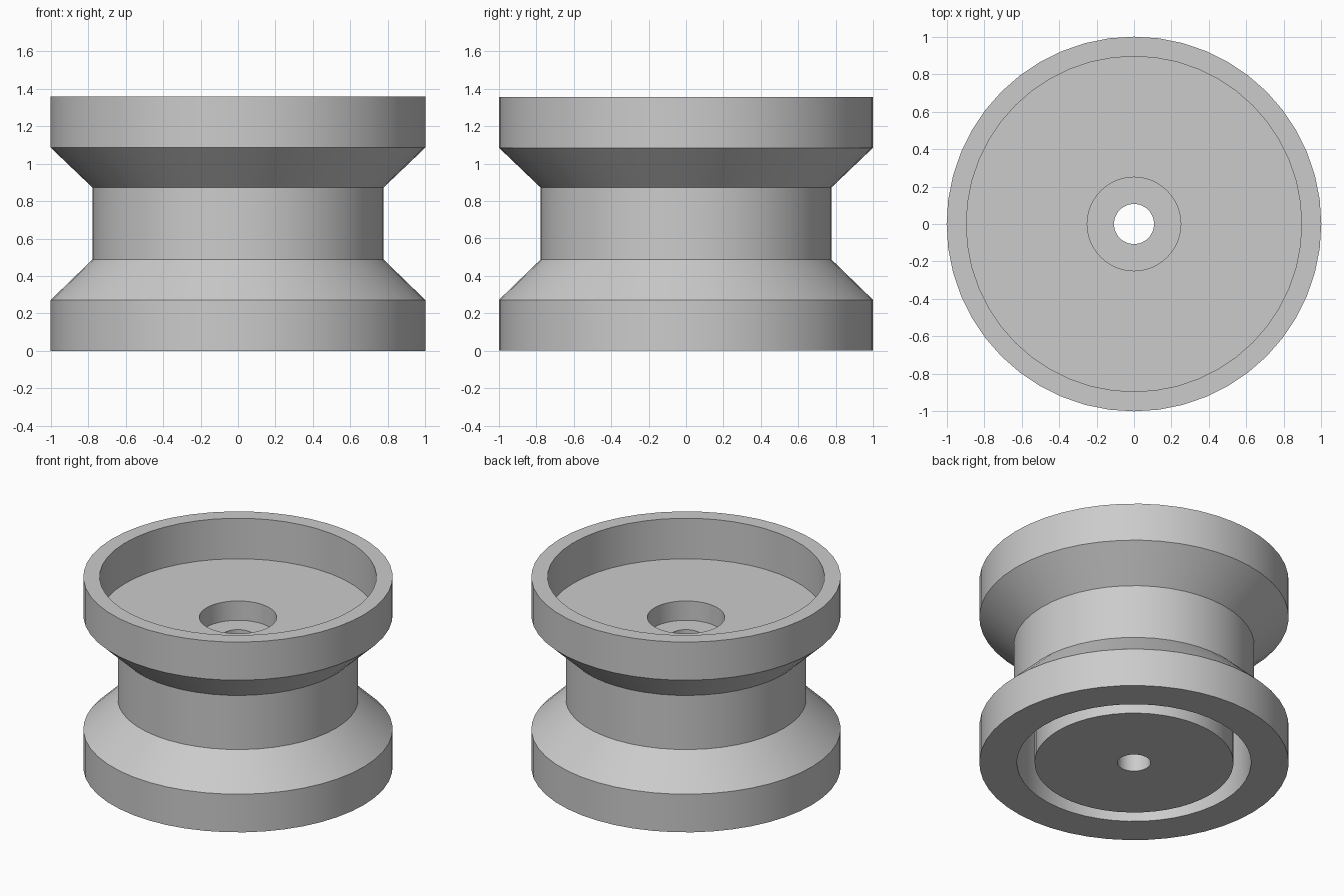
import bpy, bmesh, math

cube = bpy.data.objects.get("Cube")
if cube:
    bpy.data.objects.remove(cube, do_unlink=True)

SEGMENTS = 48
SEAM = 0.68      # height where the two halves meet
NECK = 0.778
BORE = 0.107

grey = bpy.data.materials.new("light_grey")
grey.use_nodes = True
colour = (0.6, 0.6, 0.6, 1)
grey.diffuse_color = colour
grey.node_tree.nodes["Principled BSDF"].inputs["Base Color"].default_value = colour


def lathe(name, profile):
    """Revolve a closed (radius, height) outline about the z axis."""
    bm = bmesh.new()
    rings = []
    for i in range(SEGMENTS):
        a = math.tau * i / SEGMENTS
        rings.append([bm.verts.new((r * math.cos(a), r * math.sin(a), z))
                      for r, z in profile])
    n = len(profile)
    for i in range(SEGMENTS):
        here, there = rings[i], rings[(i + 1) % SEGMENTS]
        for j in range(n):
            k = (j + 1) % n
            bm.faces.new((here[j], there[j], there[k], here[k]))
    bmesh.ops.recalc_face_normals(bm, faces=bm.faces)
    mesh = bpy.data.meshes.new(name)
    bm.to_mesh(mesh)
    bm.free()
    mesh.materials.append(grey)
    obj = bpy.data.objects.new(name, mesh)
    bpy.context.collection.objects.link(obj)
    bpy.ops.object.select_all(action='DESELECT')
    obj.select_set(True)
    bpy.context.view_layer.objects.active = obj
    bpy.ops.object.shade_smooth_by_angle(angle=math.radians(30))
    return obj


# Lower flange: a hollow sleeve around the core
lathe("lower_flange", [
    (0.757, 0), (1, 0), (1, 0.272), (NECK, 0.487), (NECK, SEAM), (0.757, SEAM)])

# Upper flange with dished top, counterbore, through hole and central core
lathe("upper_flange_and_core", [
    (BORE, 0), (0.643, 0), (0.643, SEAM), (NECK, SEAM), (NECK, 0.873),
    (1, 1.085), (1, 1.357), (0.895, 1.357), (0.895, 1.068),
    (0.25, 1.068), (0.25, 0.93), (BORE, 0.93)])
